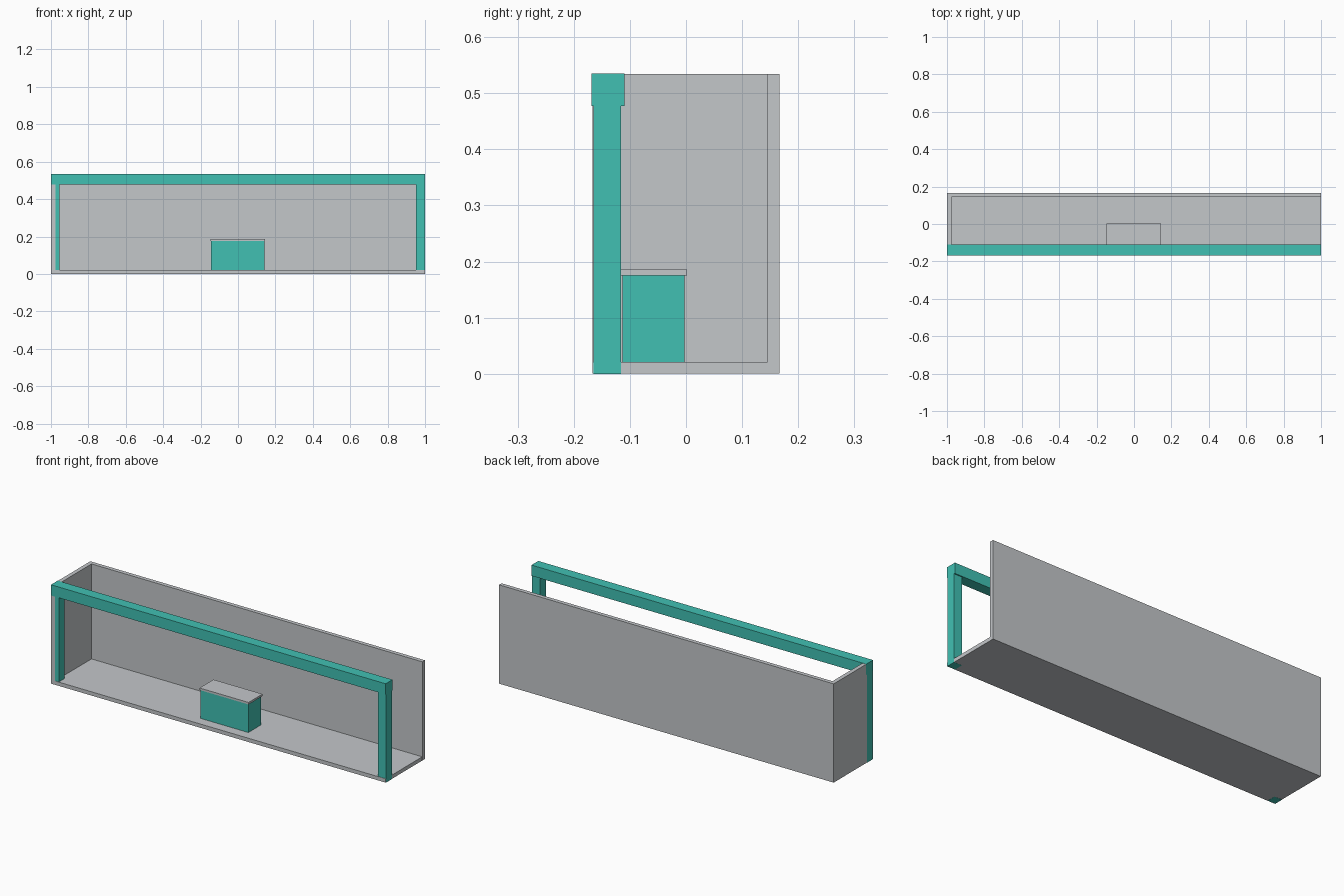
import bpy

if "Cube" in bpy.data.objects:
    bpy.data.objects.remove(bpy.data.objects["Cube"])


def material(name, color):
    m = bpy.data.materials.new(name)
    m.diffuse_color = (*color, 1.0)
    m.use_nodes = True
    m.node_tree.nodes["Principled BSDF"].inputs["Base Color"].default_value = m.diffuse_color
    return m


GREY = material("light grey", (0.55, 0.57, 0.59))
TEAL = material("teal", (0.053, 0.53, 0.45))


def box(name, x, y, z, mat):
    """Box spanning the given (min, max) ranges."""
    bpy.ops.mesh.primitive_cube_add(size=1)
    ob = bpy.context.object
    ob.name = name
    ob.location = [(a + b) / 2 for a, b in (x, y, z)]
    ob.scale = [b - a for a, b in (x, y, z)]
    bpy.ops.object.transform_apply(location=True, rotation=False, scale=True)
    ob.data.materials.append(mat)
    return ob


E = 0.0006  # small inset that keeps the teal frame on top of flush grey faces

# Shell: floor, back wall and left wall; the right side is open
box("floor", (-1 + E, 1 - E), (-0.167, 0.167), (E, 0.021), GREY)
box("back_wall", (-1 + E, 1), (0.145, 0.167), (E, 0.534), GREY)
box("left_wall", (-1 + E, -0.977), (-0.167, 0.146), (E, 0.534), GREY)

# Front frame: two posts and a header beam
for name, x in (("left_post", (-1, -0.955)), ("right_post", (0.953, 1))):
    box(name, x, (-0.165, -0.116), (0, 0.48), TEAL)
box("header_beam", (-1, 1), (-0.168, -0.110), (0.477, 0.535), TEAL)

# Counter with an overhanging top
box("counter_body", (-0.144, 0.141), (-0.113, -0.003), (0.02, 0.176), TEAL)
box("counter_top", (-0.148, 0.145), (-0.117, 0.002), (0.175, 0.186), GREY)
